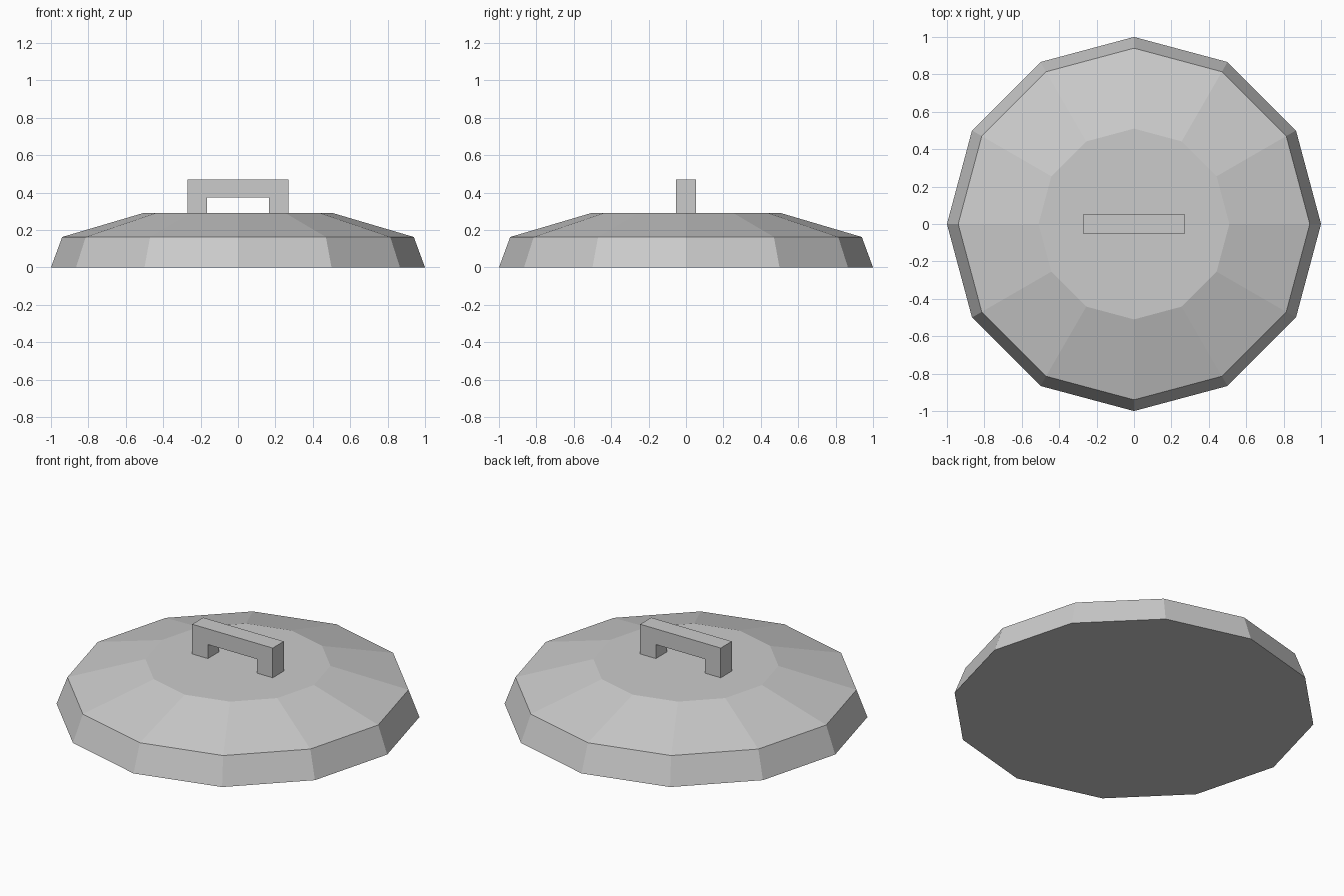
import bpy
import bmesh
from math import cos, sin, tau

cube = bpy.data.objects.get("Cube")
if cube:
    bpy.data.objects.remove(cube, do_unlink=True)

grey = bpy.data.materials.new("light_grey")
grey.use_nodes = True
grey.diffuse_color = (0.6, 0.6, 0.6, 1)
grey.node_tree.nodes["Principled BSDF"].inputs["Base Color"].default_value = grey.diffuse_color


def finish(name, bm):
    bmesh.ops.recalc_face_normals(bm, faces=bm.faces)
    mesh = bpy.data.meshes.new(name)
    bm.to_mesh(mesh)
    bm.free()
    mesh.materials.append(grey)
    obj = bpy.data.objects.new(name, mesh)
    bpy.context.collection.objects.link(obj)
    return obj


# Lid: twelve-sided stepped dome with a flat top and closed underside
SIDES = 12
bm = bmesh.new()
rings = []
for radius, z in [(1.0, 0.0), (0.94, 0.163), (0.51, 0.29)]:
    rings.append([bm.verts.new((radius * cos(tau * i / SIDES), radius * sin(tau * i / SIDES), z))
                  for i in range(SIDES)])
for low, high in zip(rings, rings[1:]):
    for i in range(SIDES):
        j = (i + 1) % SIDES
        bm.faces.new((low[i], low[j], high[j], high[i]))
bm.faces.new(rings[0][::-1])
bm.faces.new(rings[-1])
finish("lid", bm)

# Handle: square arch profile extruded front to back
bm = bmesh.new()
half = [(0.165, 0.375), (0.165, 0.29), (0.27, 0.29), (0.27, 0.47)]
profile = half + [(-x, z) for x, z in reversed(half)]
face = bm.faces.new([bm.verts.new((x, -0.053, z)) for x, z in profile])
extruded = bmesh.ops.extrude_face_region(bm, geom=[face])
moved = [g for g in extruded["geom"] if isinstance(g, bmesh.types.BMVert)]
bmesh.ops.translate(bm, verts=moved, vec=(0, 0.106, 0))
finish("handle", bm)
